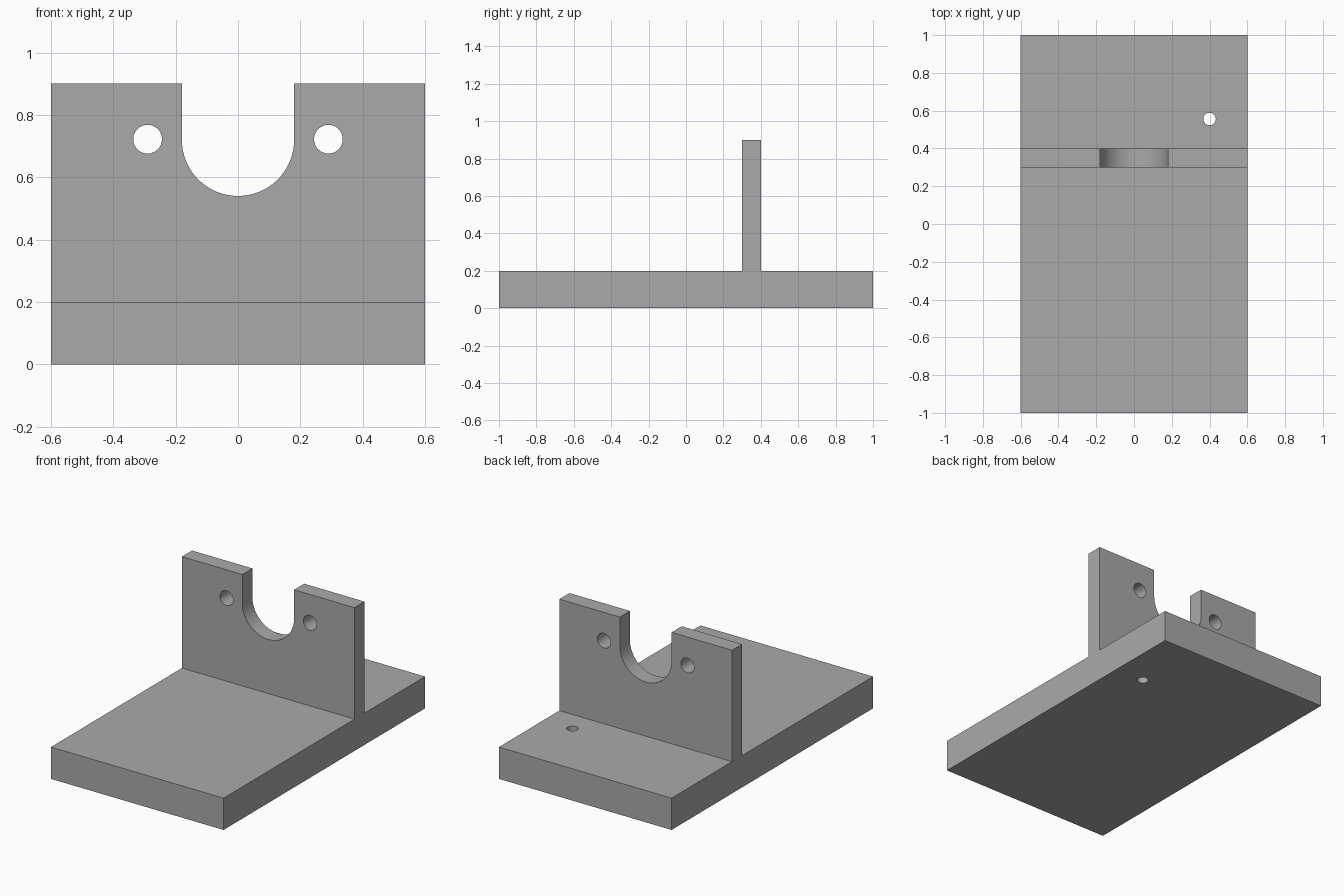
import bpy, bmesh
from math import sin, cos, pi, radians

old = bpy.data.objects.get("Cube")
if old:
    bpy.data.objects.remove(old, do_unlink=True)

grey = bpy.data.materials.new("plain grey")
grey.use_nodes = True
grey.diffuse_color = (0.4, 0.4, 0.4, 1)
grey.node_tree.nodes["Principled BSDF"].inputs["Base Color"].default_value = (0.4, 0.4, 0.4, 1)


def prism(name, points, sweep):
    """Extrude a closed 3D outline along the sweep vector."""
    bm = bmesh.new()
    face = bm.faces.new([bm.verts.new(p) for p in points])
    ext = bmesh.ops.extrude_face_region(bm, geom=[face], use_keep_orig=True)
    moved = [v for v in ext["geom"] if isinstance(v, bmesh.types.BMVert)]
    bmesh.ops.translate(bm, verts=moved, vec=sweep)
    bmesh.ops.recalc_face_normals(bm, faces=bm.faces[:])
    mesh = bpy.data.meshes.new(name)
    bm.to_mesh(mesh)
    bm.free()
    mesh.materials.append(grey)
    obj = bpy.data.objects.new(name, mesh)
    bpy.context.collection.objects.link(obj)
    return obj


def arc(cx, cy, r, start, end, steps):
    return [(cx + r * cos(start + (end - start) * i / steps),
             cy + r * sin(start + (end - start) * i / steps)) for i in range(steps + 1)]


def circle(cx, cy, r, steps=48):
    return arc(cx, cy, r, 0, 2 * pi, steps)[:-1]


# Base slab and upright plate as one body
half, top, front, back = 0.6, 0.2, 0.3, 0.4
side = [(-1, 0), (1, 0), (1, top), (back, top), (back, 0.9),
        (front, 0.9), (front, top), (-1, top)]
bracket = prism("mounting_bracket", [(-half, y, z) for y, z in side], (2 * half, 0, 0))

# Cutters: U-shaped notch, two plate holes and one base hole
notch = [(-0.18, 1)] + arc(0, 0.72, 0.18, pi, 2 * pi, 48) + [(0.18, 1)]
outlines = {"notch_cutter": notch,
            "left_hole_cutter": circle(0.29, 0.722, 0.046),
            "right_hole_cutter": circle(-0.29, 0.722, 0.046)}
cutters = [prism(name, [(x, front - 0.1, z) for x, z in outline], (0, 0.3, 0))
           for name, outline in outlines.items()]
cutters.append(prism("base_hole_cutter",
                     [(x, y, -0.1) for x, y in circle(0.4, 0.556, 0.033)], (0, 0, 0.4)))

# Cut the openings
bpy.ops.object.select_all(action="DESELECT")
bracket.select_set(True)
bpy.context.view_layer.objects.active = bracket
for cutter in cutters:
    cut = bracket.modifiers.new(cutter.name, "BOOLEAN")
    cut.operation = "DIFFERENCE"
    cut.solver = "EXACT"
    cut.object = cutter
    bpy.ops.object.modifier_apply(modifier=cut.name)
    bpy.data.objects.remove(cutter, do_unlink=True)

bpy.ops.object.shade_smooth_by_angle(angle=radians(30))
